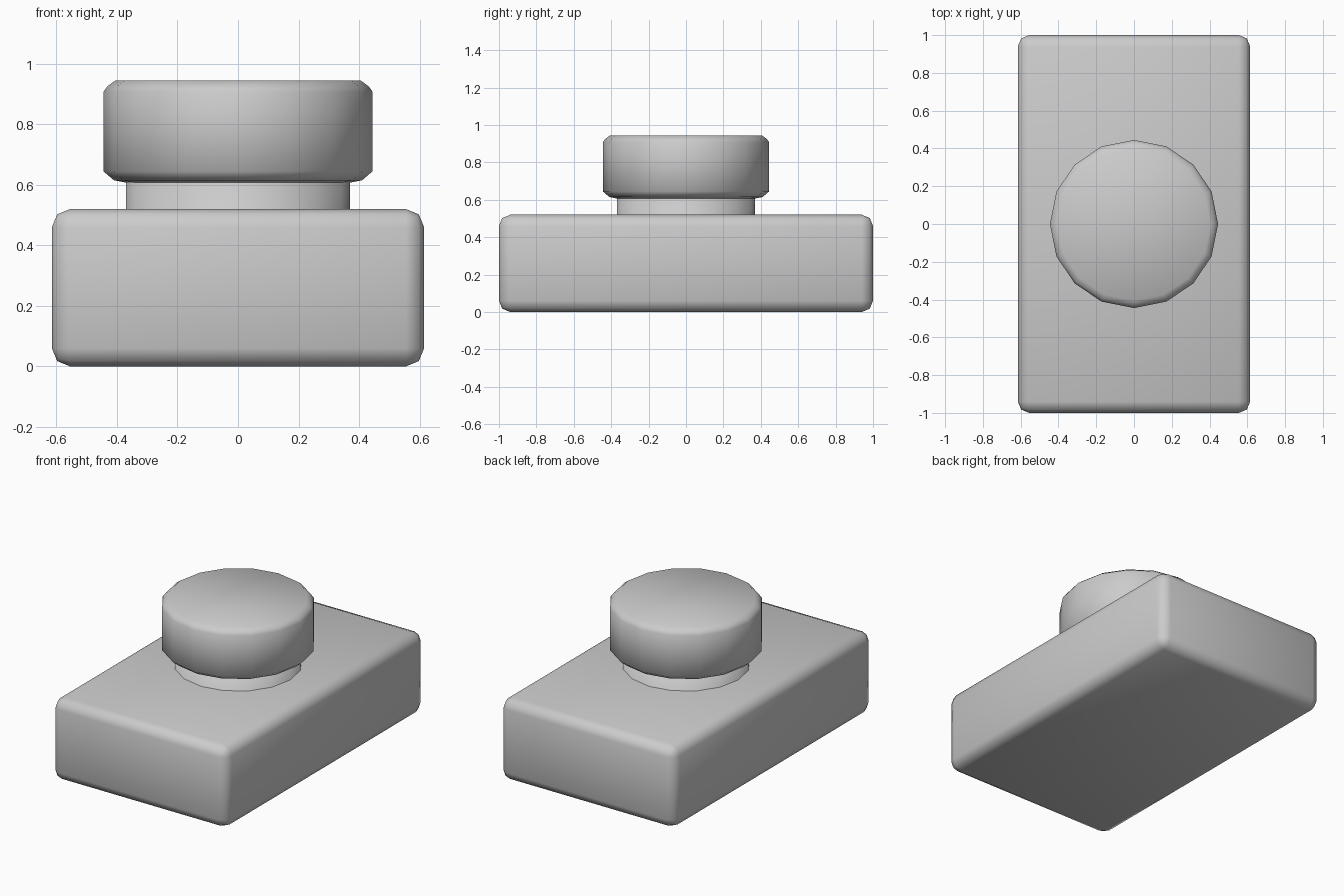
import bpy, bmesh
from math import cos, sin, tau

if "Cube" in bpy.data.objects:
    bpy.data.objects.remove(bpy.data.objects["Cube"])

SIDES = 16


def finish(name, bm):
    bmesh.ops.recalc_face_normals(bm, faces=bm.faces)
    for f in bm.faces:
        f.smooth = True
    mesh = bpy.data.meshes.new(name)
    bm.to_mesh(mesh)
    bm.free()
    obj = bpy.data.objects.new(name, mesh)
    bpy.context.collection.objects.link(obj)
    return obj


def lathe(name, profile):
    """Closed turned solid from (radius, z) points, bottom to top."""
    bm = bmesh.new()
    rings = [[bm.verts.new((r * cos(tau * i / SIDES), r * sin(tau * i / SIDES), z))
              for i in range(SIDES)] for r, z in profile]
    for low, high in zip(rings, rings[1:]):
        for i in range(SIDES):
            j = (i + 1) % SIDES
            bm.faces.new((low[i], low[j], high[j], high[i]))
    bm.faces.new(rings[0][::-1])
    bm.faces.new(rings[-1])
    return finish(name, bm)


# Base block with rounded edges
bm = bmesh.new()
bmesh.ops.create_cube(bm, size=1)
for v in bm.verts:
    v.co = (v.co.x * 1.23, v.co.y * 2.0, (v.co.z + 0.5) * 0.52)
bmesh.ops.bevel(bm, geom=bm.edges[:], offset=0.06, segments=2,
                profile=0.5, affect='EDGES')
finish("base_block", bm)

# Neck running through the block up to the button
lathe("neck", [(0.37, 0.002), (0.37, 0.63)])

# Button cap with softened rims
lathe("button_cap", [(0.37, 0.607), (0.41, 0.615), (0.445, 0.645),
                     (0.445, 0.907), (0.432, 0.925), (0.405, 0.945)])
